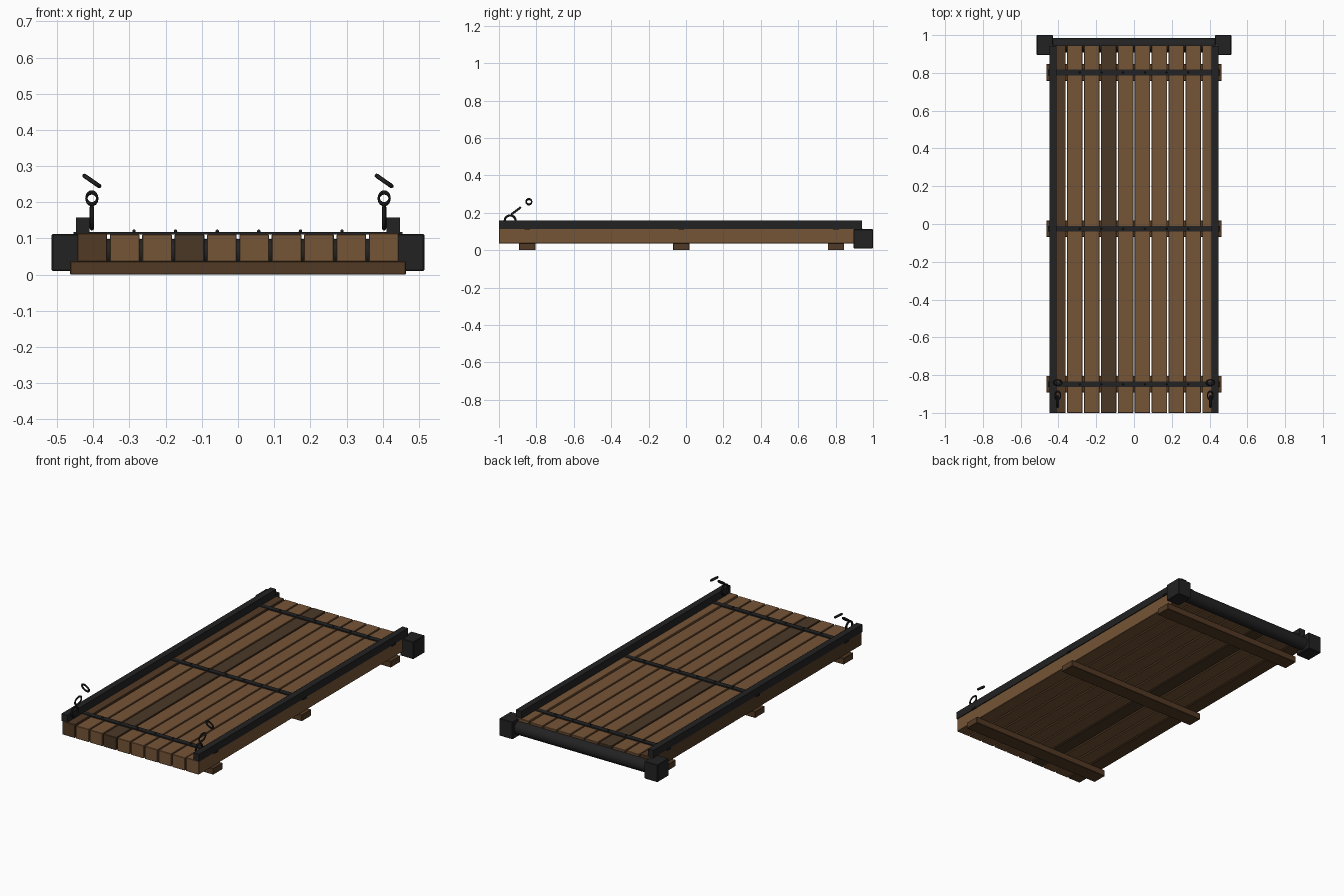
import bpy, math
from mathutils import Matrix, Vector

cube = bpy.data.objects.get("Cube")
if cube:
    bpy.data.objects.remove(cube, do_unlink=True)


def material(name, rgb):
    m = bpy.data.materials.new(name)
    m.use_nodes = True
    colour = (*rgb, 1)
    m.diffuse_color = colour
    m.node_tree.nodes["Principled BSDF"].inputs["Base Color"].default_value = colour
    return m


wood = material("oak_brown", (0.18, 0.09, 0.038))
dark_wood = material("dark_oak", (0.068, 0.039, 0.019))
beam_wood = material("beam_brown", (0.085, 0.042, 0.018))
iron = material("black_iron", (0.016, 0.016, 0.017))


def finish(name, mat, bevel=0):
    ob = bpy.context.object
    ob.name = name
    ob.data.materials.append(mat)
    if bevel:
        mod = ob.modifiers.new("Bevel", "BEVEL")
        mod.width, mod.segments = bevel, 1
    return ob


def box(name, x, y, z, mat, bevel=0):
    """Box from (low, high) ranges on each axis."""
    bpy.ops.mesh.primitive_cube_add(size=1)
    ob = finish(name, mat, bevel)
    spans = (x, y, z)
    centre = Vector([(a + b) / 2 for a, b in spans])
    size = Vector([b - a for a, b in spans])
    ob.data.transform(Matrix.Translation(centre) @ Matrix.Diagonal((*size, 1)))
    return ob


def link(name, centre, long_axis, short_axis, long_r, short_r, wire):
    """Oval chain link lying in the plane of the two axes."""
    u, v = Vector(long_axis).normalized(), Vector(short_axis).normalized()
    bpy.ops.mesh.primitive_torus_add(major_radius=long_r, minor_radius=wire,
                                     major_segments=20, minor_segments=8)
    ob = finish(name, iron)
    squash = Matrix.Diagonal((1, short_r / long_r, 1, 1))
    turn = Matrix((u, v, u.cross(v))).transposed().to_4x4()
    ob.data.transform(Matrix.Translation(centre) @ turn @ squash)
    bpy.ops.object.shade_smooth_by_angle()


# deck planks
pitch, gap = 0.0895, 0.007
for i in range(10):
    mid = (i - 4.5) * pitch
    mat = {0: beam_wood, 3: dark_wood}.get(i, wood)
    top = 0.115 if i in (0, 9) else 0.111
    box(f"plank_{i + 1}", (mid - (pitch - gap) / 2, mid + (pitch - gap) / 2),
        (-1, 0.946), (0.036, top), mat, 0.002)

# cross beams below, iron straps and rivets above
for n, y in (("front", -0.848), ("middle", -0.025), ("back", 0.802)):
    box(n + "_beam", (-0.464, 0.464), (y - 0.044, y + 0.044), (0, 0.037), beam_wood, 0.002)
    box(n + "_strap", (-0.455, 0.455), (y - 0.015, y + 0.015), (0.111, 0.118), iron)
    for i in range(6):
        bpy.ops.mesh.primitive_uv_sphere_add(
            segments=10, ring_count=6, radius=0.005,
            location=((i - 2.5) * 0.115, y, 0.12))
        finish(f"{n}_rivet_{i + 1}", iron)
        bpy.ops.object.shade_smooth_by_angle()

# hinge axle across the back
bpy.ops.mesh.primitive_cylinder_add(vertices=24, radius=0.038, depth=0.9,
                                    location=(0, 0.947, 0.061),
                                    rotation=(0, math.pi / 2, 0))
finish("hinge_axle", iron)
bpy.ops.object.shade_smooth_by_angle()

# edge rails, hinge blocks and chains on both sides
for side, s in (("left", 1), ("right", -1)):
    box(side + "_rail", sorted((s * 0.411, s * 0.448)), (-1, 0.942), (0.114, 0.158), iron)
    box(side + "_hinge_block", sorted((s * 0.428, s * 0.515)), (0.895, 1), (0.01, 0.112),
        iron, 0.003)
    x = s * 0.404
    link(side + "_anchor_ring", (x, -0.94, 0.157), (0, 0, 1), (0, 1, 0), 0.029, 0.029, 0.006)
    link(side + "_middle_link", (x, -0.908, 0.211), (0, 0.8, 0.6), (1, 0, 0), 0.027, 0.015, 0.006)
    link(side + "_end_link", (x, -0.84, 0.259), (0.82, 0, -0.57), (0, 1, 0), 0.025, 0.015, 0.006)
